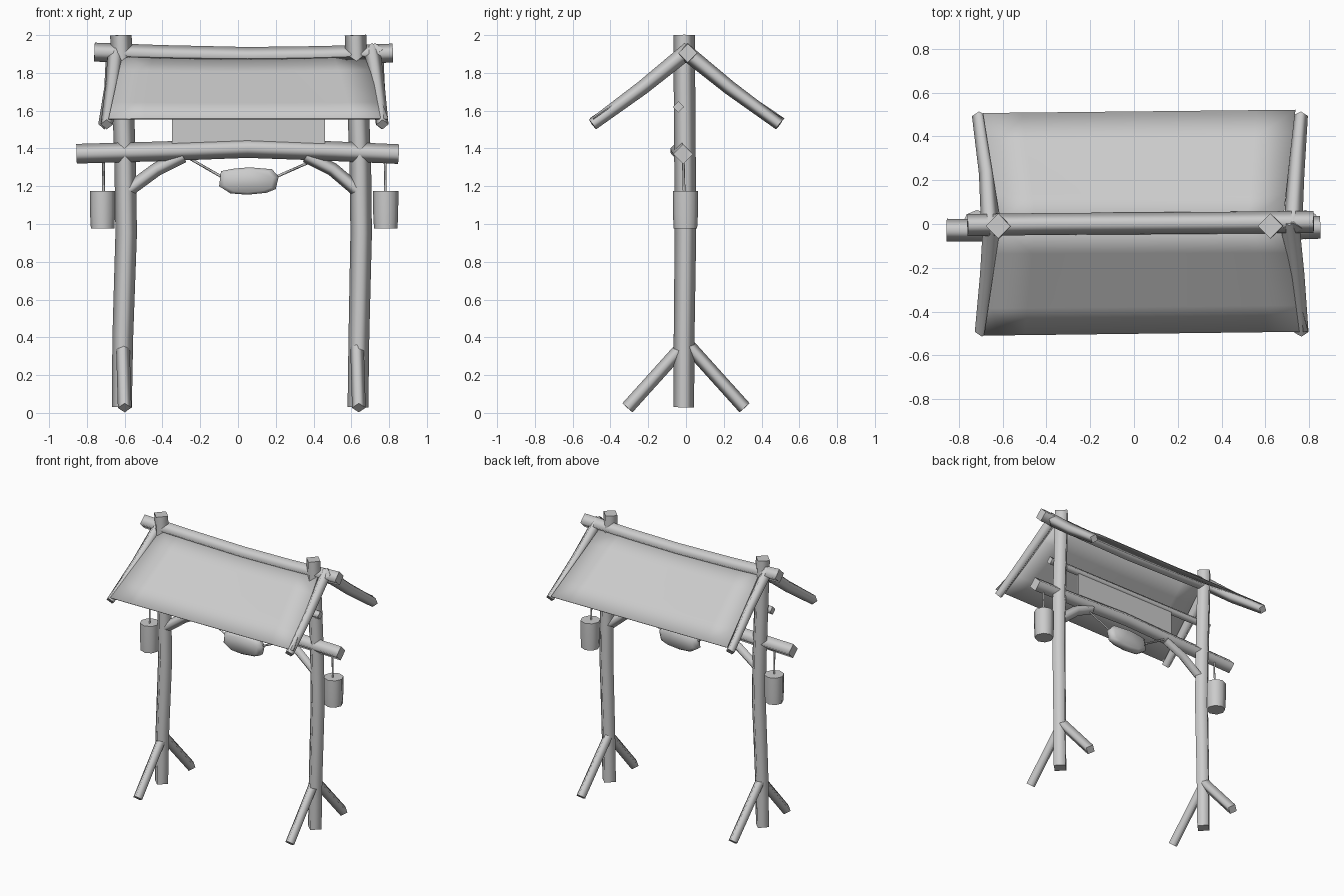
import bpy, bmesh, math
from mathutils import Vector

cube = bpy.data.objects.get("Cube")
if cube:
    bpy.data.objects.remove(cube)

GREY = (0.6, 0.6, 0.6, 1)
mat = bpy.data.materials.new("plain grey")
mat.use_nodes = True
mat.diffuse_color = GREY
mat.node_tree.nodes["Principled BSDF"].inputs["Base Color"].default_value = GREY


def finish(name, bm, sharp=math.radians(100)):
    """Turn a bmesh into a smooth object, keeping only hard end caps sharp."""
    bmesh.ops.recalc_face_normals(bm, faces=bm.faces[:])
    mesh = bpy.data.meshes.new(name)
    for f in bm.faces:
        f.smooth = True
    bm.to_mesh(mesh)
    bm.free()
    mesh.materials.append(mat)
    obj = bpy.data.objects.new(name, mesh)
    bpy.context.collection.objects.link(obj)
    return obj


def log(name, path, radii, side, sides=4):
    """Rough-hewn log: rings with a corner on the side axis, swept along a path."""
    pts = [Vector(p) for p in path]
    if not isinstance(radii, (list, tuple)):
        radii = [radii] * len(pts)
    bm = bmesh.new()
    rings = []
    for i, p in enumerate(pts):
        t = (pts[min(i + 1, len(pts) - 1)] - pts[max(i - 1, 0)]).normalized()
        u = Vector(side)
        u = (u - t * u.dot(t)).normalized()
        v = t.cross(u)
        ring = []
        for k in range(sides):
            a = math.tau * k / sides
            ring.append(bm.verts.new(p + (u * math.cos(a) + v * math.sin(a)) * radii[i]))
        rings.append(ring)
    for a, b in zip(rings, rings[1:]):
        for k in range(sides):
            j = (k + 1) % sides
            bm.faces.new((a[k], a[j], b[j], b[k]))
    for ring in (rings[0], rings[-1]):
        cap = bm.faces.new(ring)
        for e in cap.edges:
            e.smooth = False
    return finish(name, bm)


X, Y = (1, 0, 0), (0, 1, 0)

# Posts with splayed feet
log("right_post", [(-.615, -.012, .03), (-.61, -.01, .4), (-.592, -.003, .95),
                   (-.597, -.005, 1.3), (-.62, -.01, 2)], [.053, .055, .057, .057, .057], X)
log("left_post", [(.635, -.012, .03), (.64, -.01, .4), (.652, -.003, .95),
                  (.648, -.005, 1.3), (.622, -.01, 2)], [.055, .055, .057, .057, .057], X)
for label, x in (("right", -.6), ("left", .64)):
    for end, s in (("front", -1), ("back", 1)):
        log(f"{label}_{end}_foot", [(x - .01, s * .01, .36), (x, s * .31, .027)], .036, X)

# Horizontal beams
log("ridge_beam", [(-.76, -.005, 1.91), (-.4, 0, 1.897), (.05, .003, 1.887),
                   (.45, .006, 1.892), (.82, .01, 1.905)], .05, Y)
log("cross_beam", [(-.855, -.028, 1.372), (-.4, -.03, 1.385), (.05, -.03, 1.402),
                   (.45, -.028, 1.388), (.85, -.015, 1.37)], .052, Y)
log("upper_rail", [(-.68, -.04, 1.62), (.7, -.04, 1.62)], .03, Y)

# Diagonal braces
log("right_brace", [(-.58, -.01, 1.18), (-.43, -.01, 1.29), (-.29, -.02, 1.36)], .036, Y)
log("left_brace", [(.63, -.01, 1.18), (.5, -.01, 1.29), (.36, -.02, 1.36)], .036, Y)

# Rafters: top, middle and tip x for each
for name, s, xs in (("right_front", -1, (-.645, -.665, -.695)), ("right_back", 1, (-.655, -.67, -.708)),
                    ("left_front", -1, (.71, .74, .765)), ("left_back", 1, (.725, .74, .762))):
    log(name + "_rafter", [(xs[0], -s * .02, 1.925), (xs[1], s * .23, 1.722),
                           (xs[2], s * .495, 1.527)], [.043, .038, .032], X)

# Roof sheets, spread between ridge and eave
for name, ridge, eave in (
        ("front_roof_sheet", ((-.61, -.01), (.665, -.01)), ((-.685, -.508), (.795, -.49))),
        ("back_roof_sheet", ((-.61, .01), (.68, .01)), ((-.69, .505), (.737, .52)))):
    bm = bmesh.new()
    n, rows = 8, 4
    grid = []
    for r in range(rows + 1):
        v = r / rows
        line = []
        for c in range(n + 1):
            u = c / n
            top = Vector(ridge[0]).lerp(Vector(ridge[1]), u)
            low = Vector(eave[0]).lerp(Vector(eave[1]), u)
            xy = top.lerp(low, v)
            z = 1.9 + (1.557 - 1.9) * v - .012 * math.sin(math.pi * u) * (1 - v)
            line.append(bm.verts.new((xy.x, xy.y, z)))
        grid.append(line)
    for a, b in zip(grid, grid[1:]):
        for c in range(n):
            bm.faces.new((a[c], a[c + 1], b[c + 1], b[c]))
    sheet = finish(name, bm)
    mod = sheet.modifiers.new("thickness", "SOLIDIFY")
    mod.thickness = .006
    mod.offset = 0

# Board above the cross beam
bm = bmesh.new()
bmesh.ops.create_cube(bm, size=1)
for v in bm.verts:
    v.co = Vector((.055 + v.co.x * .81, -.035 + v.co.y * .015, 1.515 + v.co.z * .21))
for e in bm.edges:
    e.smooth = False
finish("name_board", bm)

# Hanging oval plaque with rounded rim
outline = [(-.10, 1.2), (-.09, 1.28), (-.03, 1.292), (.06, 1.3), (.18, 1.29),
           (.215, 1.25), (.2, 1.185), (.15, 1.165), (.05, 1.155), (-.04, 1.162)]
bm = bmesh.new()
layers = []
for y, k in ((-.035, .82), (-.015, 1), (.015, 1), (.035, .82)):
    layers.append([bm.verts.new((.06 + (x - .06) * k, y - .01, 1.227 + (z - 1.227) * k))
                   for x, z in outline])
for a, b in zip(layers, layers[1:]):
    for k in range(len(outline)):
        j = (k + 1) % len(outline)
        bm.faces.new((a[k], a[j], b[j], b[k]))
bm.faces.new(layers[0])
bm.faces.new(layers[-1])
finish("hanging_plaque", bm)
log("plaque_cord_right", [(-.27, -.01, 1.355), (-.07, -.01, 1.24)], .007, Y)
log("plaque_cord_left", [(.43, -.01, 1.35), (.18, -.01, 1.24)], .007, Y)

# Hanging lanterns
for label, x in (("right", -.717), ("left", .782)):
    log(label + "_lantern", [(x, -.003, .975), (x, -.003, 1.05), (x, -.003, 1.175)],
        [.062, .066, .067], X, 8)
    log(label + "_lantern_cord", [(x + (.005 if x < 0 else -.002), -.01, 1.17),
                                  (x + (.005 if x < 0 else -.002), -.015, 1.37)], .007, X)
